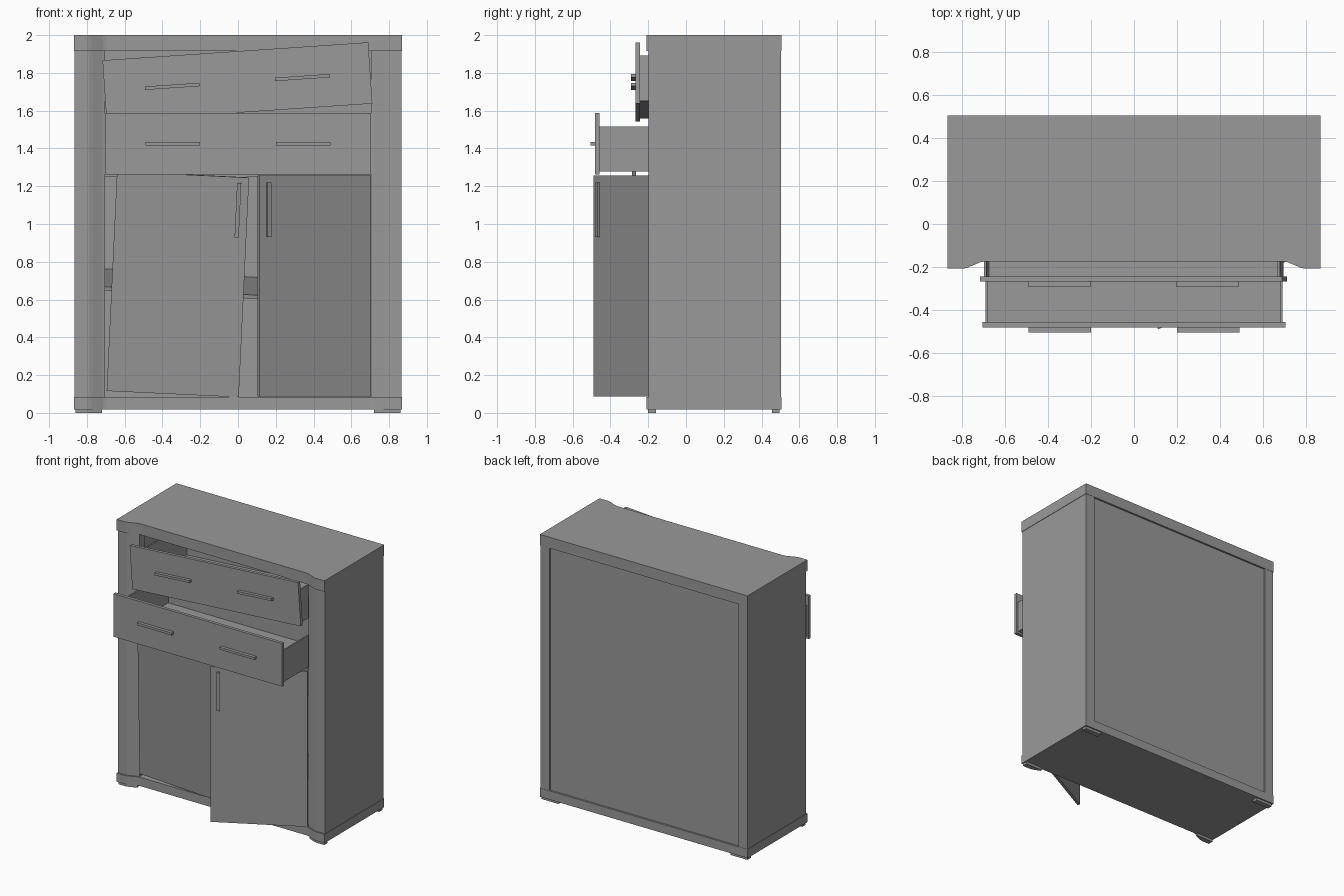
import bpy, bmesh
from math import radians
from mathutils import Matrix, Vector, Euler

if "Cube" in bpy.data.objects:
    bpy.data.objects.remove(bpy.data.objects["Cube"])

grey = bpy.data.materials.new("dark_grey")
grey.diffuse_color = (0.32, 0.32, 0.32, 1)
grey.use_nodes = True
grey.node_tree.nodes["Principled BSDF"].inputs["Base Color"].default_value = grey.diffuse_color


def finish(name, bm, matrix=None):
    bmesh.ops.recalc_face_normals(bm, faces=bm.faces)
    mesh = bpy.data.meshes.new(name)
    bm.to_mesh(mesh)
    bm.free()
    mesh.materials.append(grey)
    ob = bpy.data.objects.new(name, mesh)
    bpy.context.collection.objects.link(ob)
    if matrix:
        ob.matrix_world = matrix
    return ob


def box(name, lo, hi, matrix=None):
    lo, hi = Vector(lo), Vector(hi)
    bm = bmesh.new()
    bmesh.ops.create_cube(bm, size=1)
    for v in bm.verts:
        v.co = Vector([(lo[i] + hi[i]) / 2 + v.co[i] * (hi[i] - lo[i]) for i in range(3)])
    return finish(name, bm, matrix)


def prism(name, outline, z0, z1):
    bm = bmesh.new()
    face = bm.faces.new([bm.verts.new((x, y, z0)) for x, y in outline])
    ext = bmesh.ops.extrude_face_region(bm, geom=[face])
    for v in ext["geom"]:
        if isinstance(v, bmesh.types.BMVert):
            v.co.z = z1
    return finish(name, bm)


def pose(loc, rx=0, ry=0, rz=0):
    rot = Euler((radians(rx), radians(ry), radians(rz))).to_matrix().to_4x4()
    return Matrix.Translation(loc) @ rot


# Top and bottom plates with a recessed front edge
half = [(0.868, 0.505), (0.868, -0.208), (0.795, -0.208), (0.775, -0.203),
        (0.715, -0.178), (0.695, -0.174)]
plate = half + [(-x, y) for x, y in reversed(half)]
prism("top_plate", plate, 1.917, 2.0)
prism("bottom_plate", plate, 0.019, 0.085)

# Side walls with sloped front posts, and feet
side = [(0.865, 0.503), (0.865, -0.198), (0.79, -0.198), (0.77, -0.192),
        (0.72, -0.171), (0.705, -0.167), (0.705, -0.11), (0.79, -0.11), (0.79, 0.503)]
foot = [(0.86, -0.16), (0.86, -0.2), (0.8, -0.2), (0.775, -0.195), (0.72, -0.173), (0.72, -0.16)]
for s, tag in ((-1, "left"), (1, "right")):
    prism("side_wall_" + tag, [(s * x, y) for x, y in side], 0.085, 1.917)
    prism("front_foot_" + tag, [(s * x, y) for x, y in foot], 0, 0.019)
    x0, x1 = sorted((s * 0.86, s * 0.72))
    box("back_foot_" + tag, (x0, 0.455, 0), (x1, 0.495, 0.019))

# Back panel, divider under the drawers, and the loose shelf
box("back_panel", (-0.79, 0.475, 0.085), (0.79, 0.491, 1.917))
box("divider", (-0.79, -0.13, 1.25), (0.79, 0.475, 1.275))
box("loose_shelf", (-0.783, -0.295, -0.01), (0.783, 0.295, 0.01),
    pose((0, 0.198, 0.667), rx=9.4, ry=3.2))


# Drawers: local origin at the middle of the front panel's outer face
def drawer(tag, matrix):
    w, y0, y1, z0, z1, t = 0.69, 0.024, 0.63, -0.147, 0.0925, 0.011
    box(tag + "_front", (-0.705, 0, -0.1625), (0.705, 0.024, 0.1625), matrix)
    box(tag + "_base", (-w, y0, z0), (w, y1, z0 + t), matrix)
    box(tag + "_back", (-w + t, y1 - t, z0 + t), (w - t, y1, z1), matrix)
    for s, side_tag in ((-1, "left"), (1, "right")):
        x0, x1 = sorted((s * w, s * (w - t)))
        box(f"{tag}_side_{side_tag}", (x0, y0, z0 + t), (x1, y1, z1), matrix)
        x0, x1 = sorted((s * 0.2, s * 0.49))
        box(f"{tag}_handle_{side_tag}", (x0, -0.024, -0.009), (x1, 0, 0.009), matrix)


drawer("lower_drawer", pose((0, -0.481, 1.4245)))
drawer("upper_drawer", pose((-0.003, -0.268, 1.752), ry=-3.87))

# Left door: fallen off, leaning forward and twisted; origin at its lower right corner
left = pose((0.004, -0.182, 0.083), rx=5.1, ry=2.7)
box("left_door", (-0.7, 0, 0), (0, 0.02, 1.168), left)
box("left_door_handle", (-0.062, -0.02, 0.848), (-0.04, 0, 1.138), left)

# Right door: swung open around its right edge
right = pose((0.70, -0.178, 0.086), rz=28)
box("right_door", (-0.665, 0, 0), (0.005, 0.02, 1.172), right)
box("right_door_handle", (-0.622, -0.012, 0.844), (-0.598, 0, 1.134), right)
